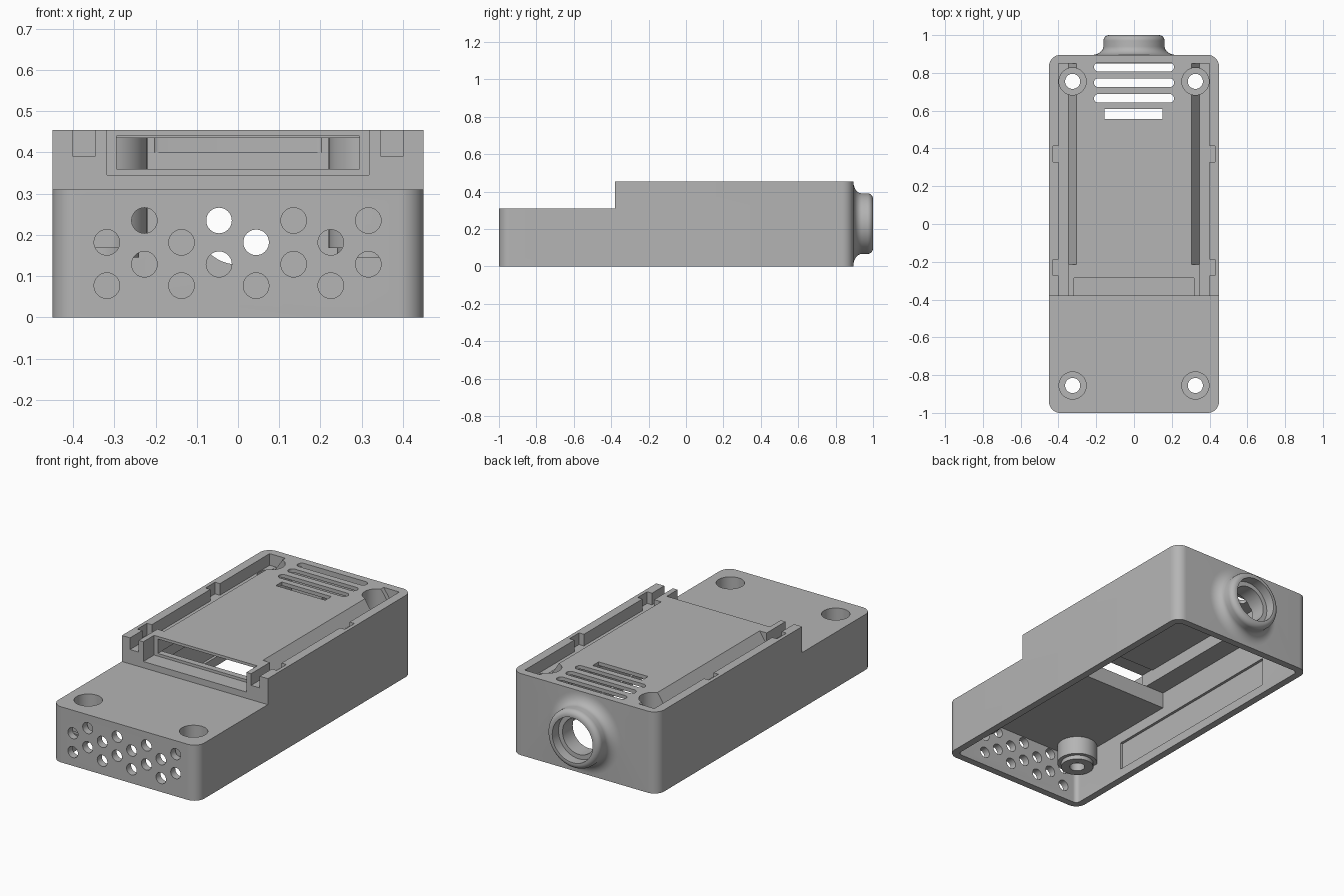
import bpy, bmesh, math
from mathutils import Matrix, Vector

cube = bpy.data.objects.get("Cube")
if cube:
    bpy.data.objects.remove(cube, do_unlink=True)

grey = bpy.data.materials.new("mid grey plastic")
grey.use_nodes = True
COLOUR = (0.46, 0.46, 0.46, 1)
grey.diffuse_color = COLOUR
grey.node_tree.nodes["Principled BSDF"].inputs["Base Color"].default_value = COLOUR


def finish(bm, name):
    bmesh.ops.recalc_face_normals(bm, faces=bm.faces)
    mesh = bpy.data.meshes.new(name)
    bm.to_mesh(mesh)
    bm.free()
    mesh.materials.append(grey)
    ob = bpy.data.objects.new(name, mesh)
    bpy.context.collection.objects.link(ob)
    return ob


def prism(name, points, vector):
    """Extrude a closed 3D outline along a vector."""
    bm = bmesh.new()
    face = bm.faces.new([bm.verts.new(p) for p in points])
    ext = bmesh.ops.extrude_face_region(bm, geom=[face])
    verts = [g for g in ext["geom"] if isinstance(g, bmesh.types.BMVert)]
    bmesh.ops.translate(bm, verts=verts, vec=vector)
    return finish(bm, name)


def box(name, x0, x1, y0, y1, z0, z1, r=0, seg=10):
    """Box with optional rounded vertical corners."""
    if r == 0:
        pts = [(x0, y0, z0), (x1, y0, z0), (x1, y1, z0), (x0, y1, z0)]
    else:
        pts = []
        corners = [(x1 - r, y1 - r), (x0 + r, y1 - r), (x0 + r, y0 + r), (x1 - r, y0 + r)]
        for q, (cx, cy) in enumerate(corners):
            for i in range(seg + 1):
                a = (q + i / seg) * math.pi / 2
                pts.append((cx + r * math.cos(a), cy + r * math.sin(a), z0))
    return prism(name, pts, (0, 0, z1 - z0))


def lathe(name, profile, origin, along_y=False, steps=48):
    """Solid of revolution from (radius, height) pairs, capped at both ends."""
    bm = bmesh.new()
    rings = []
    for r, h in profile:
        ring = []
        for i in range(steps):
            a = 2 * math.pi * i / steps
            ring.append(bm.verts.new((r * math.cos(a), r * math.sin(a), h)))
        rings.append(ring)
    for a, b in zip(rings, rings[1:]):
        for i in range(steps):
            j = (i + 1) % steps
            bm.faces.new((a[i], a[j], b[j], b[i]))
    bm.faces.new(rings[0])
    bm.faces.new(rings[-1])
    turn = Matrix.Rotation(-math.pi / 2, 4, "X") if along_y else Matrix()
    bm.transform(Matrix.Translation(Vector(origin)) @ turn)
    return finish(bm, name)


def combine(target, tool, operation="DIFFERENCE"):
    mod = target.modifiers.new("shape", "BOOLEAN")
    mod.operation = operation
    mod.solver = "EXACT"
    mod.object = tool
    bpy.context.view_layer.update()
    result = bpy.data.meshes.new_from_object(
        target.evaluated_get(bpy.context.evaluated_depsgraph_get()))
    target.modifiers.clear()
    target.data = result
    bpy.data.objects.remove(tool, do_unlink=True)


# Outer shell with a lowered front deck
case = box("enclosure_case", -0.45, 0.45, -1, 0.895, 0, 0.455, r=0.06)
def cut(tool):
    combine(case, tool)
def add(tool):
    combine(case, tool, "UNION")

cut(box("front_step", -1, 1, -2, -0.38, 0.31, 1))

# Cavity open at the bottom
cut(box("main_cavity", -0.41, 0.41, -0.96, 0.855, -0.1, 0.27, r=0.025))
cut(box("rear_cavity", -0.41, 0.41, -0.25, 0.85, 0.2, 0.36))
cut(box("lid_cavity", -0.295, 0.295, -0.25, 0.85, 0.3, 0.435))

# Cable collar with a flared root and rounded lip
flare = [(0.215, -0.02)]
for i in range(9):
    a = i / 8 * math.pi / 2
    flare.append((0.225 - 0.063 * math.sin(a), 0.045 - 0.045 * math.cos(a)))
for i in range(9):
    a = i / 8 * math.pi / 2
    flare.append((0.132 + 0.03 * math.cos(a), 0.075 + 0.03 * math.sin(a)))
add(lathe("cable_collar", flare, (0, 0.895, 0.228), along_y=True))
bore = [(0.1, -0.15), (0.1, 0.05), (0.125, 0.05), (0.125, 0.2)]
cut(lathe("cable_bore", bore, (0, 0.895, 0.228), along_y=True))

# Screw bosses
posts = [(sx * 0.325, y, top) for sx in (-1, 1) for y, top in ((-0.855, 0.29), (0.755, 0.44))]
for x, y, top in posts:
    boss = [(0.085, 0.145), (0.085, 0.168), (0.105, 0.168), (0.105, top)]
    add(lathe("screw_boss", boss, (x, y, 0)))

# Front connector pocket and window into the cavity
cut(box("connector_pocket", -0.318, 0.318, -0.5, -0.285, 0.345, 0.6))
cut(box("connector_window", -0.295, 0.295, -0.4, -0.2, 0.36, 0.44))

for s in (-1, 1):
    # Side rail grooves, sloped inner bank and latch notches
    x0, x1 = sorted((s * 0.347, s * 0.4))
    cut(box("rail_groove", x0, x1, -0.5, 0.85, 0.39, 0.6))
    bank = [(s * 0.303, -0.215, 0.456), (s * 0.348, -0.215, 0.389),
            (s * 0.36, -0.215, 0.389), (s * 0.36, -0.215, 0.5), (s * 0.303, -0.215, 0.5)]
    cut(prism("rail_bank", bank, (0, 1.065, 0)))
    for y in (-0.23, 0.37):
        n0, n1 = sorted((s * 0.39, s * 0.43))
        cut(box("latch_notch", n0, n1, y - 0.042, y + 0.042, 0.39, 0.6))
    # Shallow panel inside each side wall
    p0, p1 = sorted((s * 0.4, s * 0.425))
    cut(box("inner_wall_panel", p0, p1, -0.6, 0.57, 0.05, 0.21))

# Counterbored screw holes
for x, y, top in posts:
    hole = [(0.04, 0.1), (0.04, 0.19), (0.072, 0.19), (0.072, 0.6)]
    cut(lathe("screw_hole", hole, (x, y, 0)))

# Rear ventilation slots and display opening
for y in (0.665, 0.748, 0.831):
    cut(box("vent_slot", -0.212, 0.212, y - 0.023, y + 0.023, 0.4, 0.6, r=0.0225, seg=6))
cut(box("display_opening", -0.155, 0.15, 0.555, 0.608, 0.4, 0.6))

# Staggered front grille holes
for row, z in enumerate((0.235, 0.182, 0.129, 0.077)):
    start = -0.227 if row % 2 == 0 else -0.318
    for col in range(4):
        cut(lathe("grille_hole", [(0.031, -0.1), (0.031, 0.043)],
                  (start + col * 0.181, -1, z), along_y=True, steps=32))

# Smooth curved walls, crisp edges
bpy.ops.object.select_all(action="DESELECT")
case.select_set(True)
bpy.context.view_layer.objects.active = case
bpy.ops.object.shade_smooth_by_angle(angle=math.radians(30))
